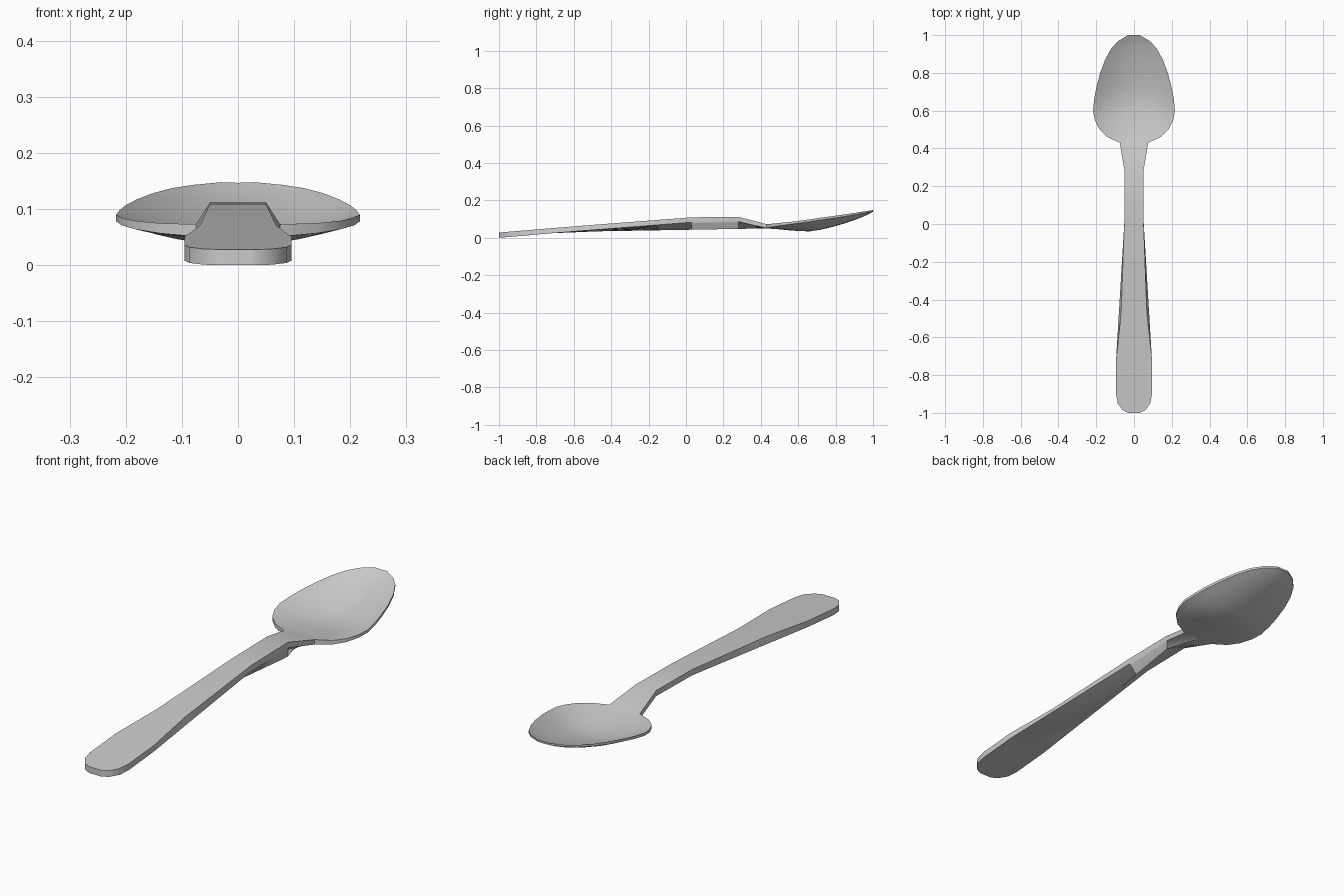
import bpy, bmesh

if "Cube" in bpy.data.objects:
    bpy.data.objects.remove(bpy.data.objects["Cube"])

# Stations along the spoon: y, half width, rim z, centre z, thickness
STATIONS = [
    (-1.0, .03, .028, .028, .028), (-.985, .06, .029, .029, .028),
    (-.95, .086, .032, .032, .028), (-.9, .095, .036, .036, .028),
    (-.72, .095, .051, .051, .027), (-.47, .068, .071, .071, .027),
    (.03, .05, .109, .109, .026), (.28, .05, .112, .112, .025),
    (.43, .075, .073, .072, .022), (.46, .14, .075, .066, .018),
    (.5, .182, .079, .060, .015), (.55, .207, .084, .053, .013),
    (.6, .217, .09, .048, .012), (.66, .211, .098, .046, .012),
    (.72, .2, .107, .055, .012), (.8, .179, .118, .074, .012),
    (.87, .153, .128, .095, .011), (.93, .12, .137, .115, .010),
    (.97, .082, .143, .132, .009), (1.0, .03, .148, .147, .008),
]
N = 12


def section(y, w, rim, mid, thick):
    """Closed ring: curved top, then underside with a slanting handle ridge."""
    ts = [-1 + 2 * i / N for i in range(N + 1)]
    top = [(t * w, y, mid + (rim - mid) * abs(t) ** 2) for t in ts]
    wb, ridge, drop = w, 0, 0
    if -.72 < y < .03:
        wb = max(w, .095 - .045 * (y + .72) / .75)
    if -.6 < y < .43:
        f = (y + .6) / 1.03
        ridge = max(-.97, min(.97, (-.085 + .16 * f) / wb))
        drop = max(0, mid - thick - (.032 + .018 * f))
    under = []
    for t in reversed(ts):
        s = ridge + t * (1 - ridge if t > 0 else 1 + ridge)
        z = mid + (rim - mid) * abs(t) ** 2 - thick - drop * (1 - abs(t))
        under.append((s * wb, y, z))
    return top + under


# Spoon: loft through all sections and cap both tips
bm = bmesh.new()
rings = [[bm.verts.new(p) for p in section(*s)] for s in STATIONS]
count = len(rings[0])
for a, b in zip(rings, rings[1:]):
    for i in range(count):
        j = (i + 1) % count
        bm.faces.new((a[i], a[j], b[j], b[i]))
for r in (rings[0], rings[-1]):
    for i in range(N):
        bm.faces.new((r[i], r[i + 1], r[count - 2 - i], r[count - 1 - i]))
bmesh.ops.recalc_face_normals(bm, faces=bm.faces)
mesh = bpy.data.meshes.new("spoon")
bm.to_mesh(mesh)
bm.free()
spoon = bpy.data.objects.new("spoon", mesh)
bpy.context.collection.objects.link(spoon)

# Smooth bowl, crisp rim
bpy.context.view_layer.objects.active = spoon
spoon.select_set(True)
bpy.ops.object.shade_smooth_by_angle(angle=.5)
